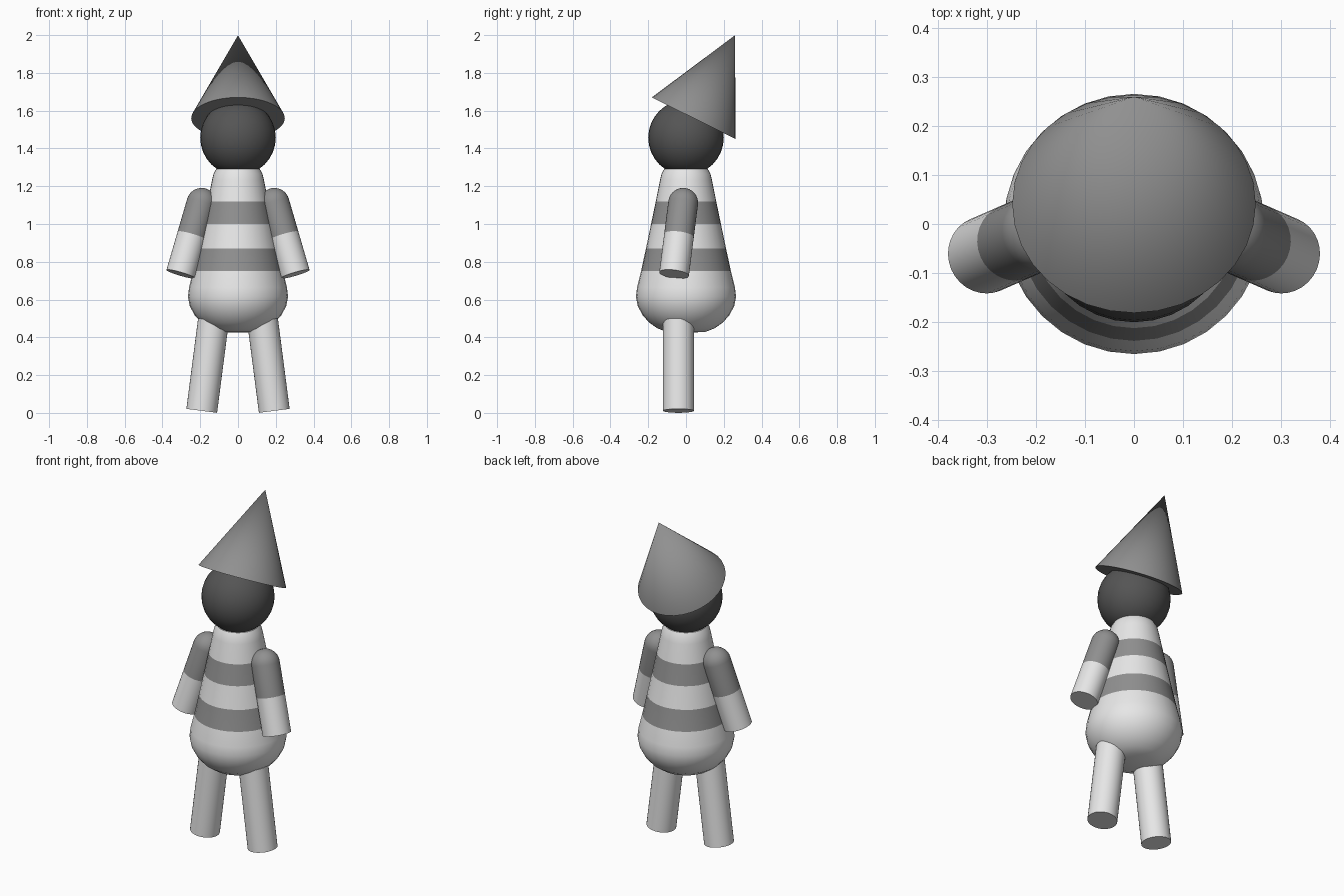
import bpy, bmesh, math
from mathutils import Vector

if "Cube" in bpy.data.objects:
    bpy.data.objects.remove(bpy.data.objects["Cube"])


def material(name, v):
    m = bpy.data.materials.new(name)
    m.diffuse_color = (v, v, v, 1)
    m.use_nodes = True
    m.node_tree.nodes["Principled BSDF"].inputs["Base Color"].default_value = m.diffuse_color
    return m


LIGHT = material("light grey", 0.8)
MID = material("mid grey", 0.28)
DARK = material("dark grey", 0.09)


def lathe(name, profile, mats, base=(0, 0, 0), axis=(0, 0, 1), rule=None, seg=32):
    """Turn (radius, height) points around local z, then aim z along axis from base."""
    bm = bmesh.new()
    rings = []
    for r, h in profile:
        if r < 1e-5:
            rings.append([bm.verts.new((0, 0, h))])
        else:
            rings.append([bm.verts.new((r * math.cos(2 * math.pi * i / seg),
                                        r * math.sin(2 * math.pi * i / seg), h))
                          for i in range(seg)])
    for a, b in zip(rings, rings[1:]):
        for i in range(seg):
            j = (i + 1) % seg
            if len(a) == 1:
                f = [a[0], b[j], b[i]]
            elif len(b) == 1:
                f = [a[i], a[j], b[0]]
            else:
                f = [a[i], a[j], b[j], b[i]]
            bm.faces.new(f)
    bmesh.ops.recalc_face_normals(bm, faces=bm.faces)
    if rule:
        for f in bm.faces:
            f.material_index = rule(f.calc_center_median().z)
    me = bpy.data.meshes.new(name)
    bm.to_mesh(me)
    bm.free()
    for m in mats:
        me.materials.append(m)
    ob = bpy.data.objects.new(name, me)
    bpy.context.collection.objects.link(ob)
    ob.location = base
    ob.rotation_euler = Vector(axis).to_track_quat('Z', 'Y').to_euler()
    bpy.ops.object.select_all(action='DESELECT')
    ob.select_set(True)
    bpy.context.view_layer.objects.active = ob
    bpy.ops.object.shade_smooth_by_angle(angle=math.radians(35))
    return ob


def arc(r, z, a0, a1, n):
    """Profile points of a circle about height z, angles in degrees."""
    return [(r * math.cos(math.radians(a0 + (a1 - a0) * i / n)),
             z + r * math.sin(math.radians(a0 + (a1 - a0) * i / n))) for i in range(n + 1)]


# Striped pear-shaped body
body = [(0, 0.425), (0.10, 0.428), (0.15, 0.447), (0.195, 0.478), (0.23, 0.518),
        (0.255, 0.565), (0.265, 0.615), (0.259, 0.665), (0.238, 0.75), (0.212, 0.87),
        (0.185, 1.0), (0.16, 1.12), (0.138, 1.23), (0.13, 1.265), (0.116, 1.29), (0, 1.29)]
lathe("striped_body", body, [LIGHT, MID],
      rule=lambda z: int(0.75 < z < 0.87 or 1.0 < z < 1.12))

# Round head
lathe("head", arc(0.2, 0, -90, 90, 16), [DARK], base=(0, 0, 1.457))

# Pointed hat, tipped backwards
lathe("pointed_hat", [(0, 0), (0.248, 0), (0, 0.49)], [MID],
      base=(0, 0.041, 1.56), axis=(0, 0.445, 0.895))

for side, s in (("left", 1), ("right", -1)):
    # Arm: rounded shoulder, dark sleeve, light lower half
    hand = Vector((s * 0.303, -0.063, 0.735))
    shoulder = Vector((s * 0.193, -0.015, 1.112))
    length = (shoulder - hand).length
    split = length * 0.54
    lathe(side + "_arm", [(0, 0), (0.079, 0), (0.079, split)] + arc(0.079, length, 0, 90, 8),
          [LIGHT, MID], base=hand, axis=shoulder - hand,
          rule=lambda z: int(z > split))
    # Leg: splayed cylinder running up into the body
    foot = Vector((s * 0.192, -0.04, 0.011))
    hip = Vector((s * 0.13, -0.04, 0.49))
    top = (hip - foot).length
    lathe(side + "_leg", [(0, 0), (0.082, 0), (0.082, top), (0, top)], [LIGHT],
          base=foot, axis=hip - foot)
